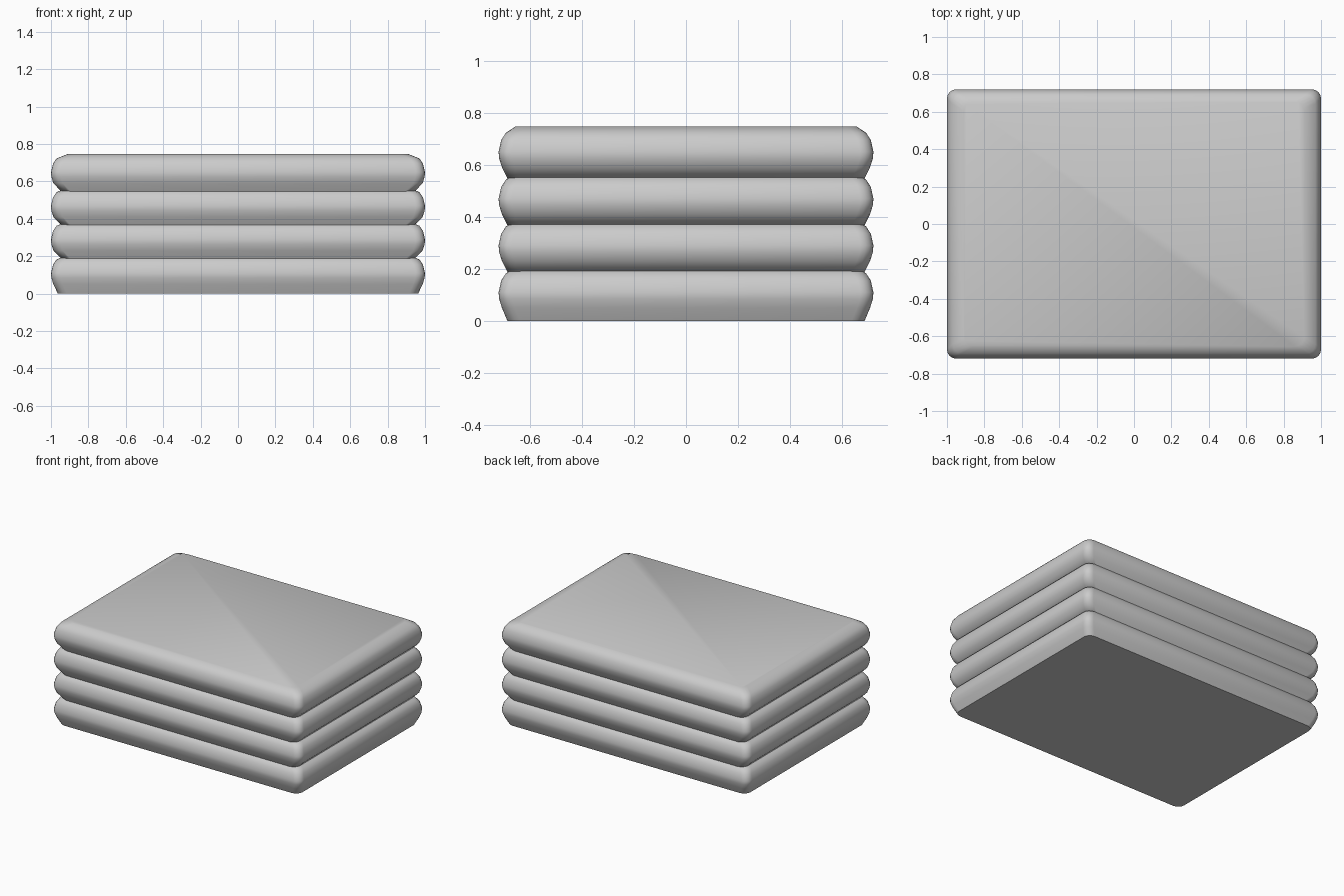
import bpy, bmesh
from math import cos, sin, pi, radians

if "Cube" in bpy.data.objects:
    bpy.data.objects.remove(bpy.data.objects["Cube"])

HX, HY, PITCH = 1.0, 0.72, 0.18
# Edge profile of one cushion: height, inset in x, inset in y
PROFILE = [(0.0, 0.037, 0.034), (0.05, 0.013, 0.013), (0.085, 0.002, 0.002),
           (0.11, 0.0, 0.0), (0.155, 0.011, 0.01), (0.183, 0.03, 0.028),
           (0.207, 0.09, 0.065)]


def ring(bm, z, hx, hy, r, segs=4):
    """Rounded rectangle of vertices."""
    out = []
    for i, (sx, sy) in enumerate([(1, 1), (-1, 1), (-1, -1), (1, -1)]):
        for k in range(segs + 1):
            a = pi / 2 * (i + k / segs)
            out.append(bm.verts.new((sx * (hx - r) + r * cos(a),
                                     sy * (hy - r) + r * sin(a), z)))
    return out


def cushion(name, z0, profile):
    bm = bmesh.new()
    rings = [ring(bm, z0 + z, HX - ix, HY - iy, 0.05) for z, ix, iy in profile]
    n = len(rings[0])
    for a, b in zip(rings, rings[1:]):
        for i in range(n):
            j = (i + 1) % n
            bm.faces.new((a[i], a[j], b[j], b[i]))
    bm.faces.new(rings[0][::-1])
    bm.faces.new(rings[-1])
    me = bpy.data.meshes.new(name)
    bm.to_mesh(me)
    bm.free()
    ob = bpy.data.objects.new(name, me)
    bpy.context.collection.objects.link(ob)
    bpy.ops.object.select_all(action='DESELECT')
    ob.select_set(True)
    bpy.context.view_layer.objects.active = ob
    bpy.ops.object.shade_smooth_by_angle(angle=radians(50))


# Four stacked, slightly overlapping cushions; upper ones tuck in more below
for k in range(4):
    prof = list(PROFILE)
    if k:
        prof[0] = (0.004, 0.058, 0.036)
    cushion("cushion_%d" % (k + 1), k * PITCH, prof)
